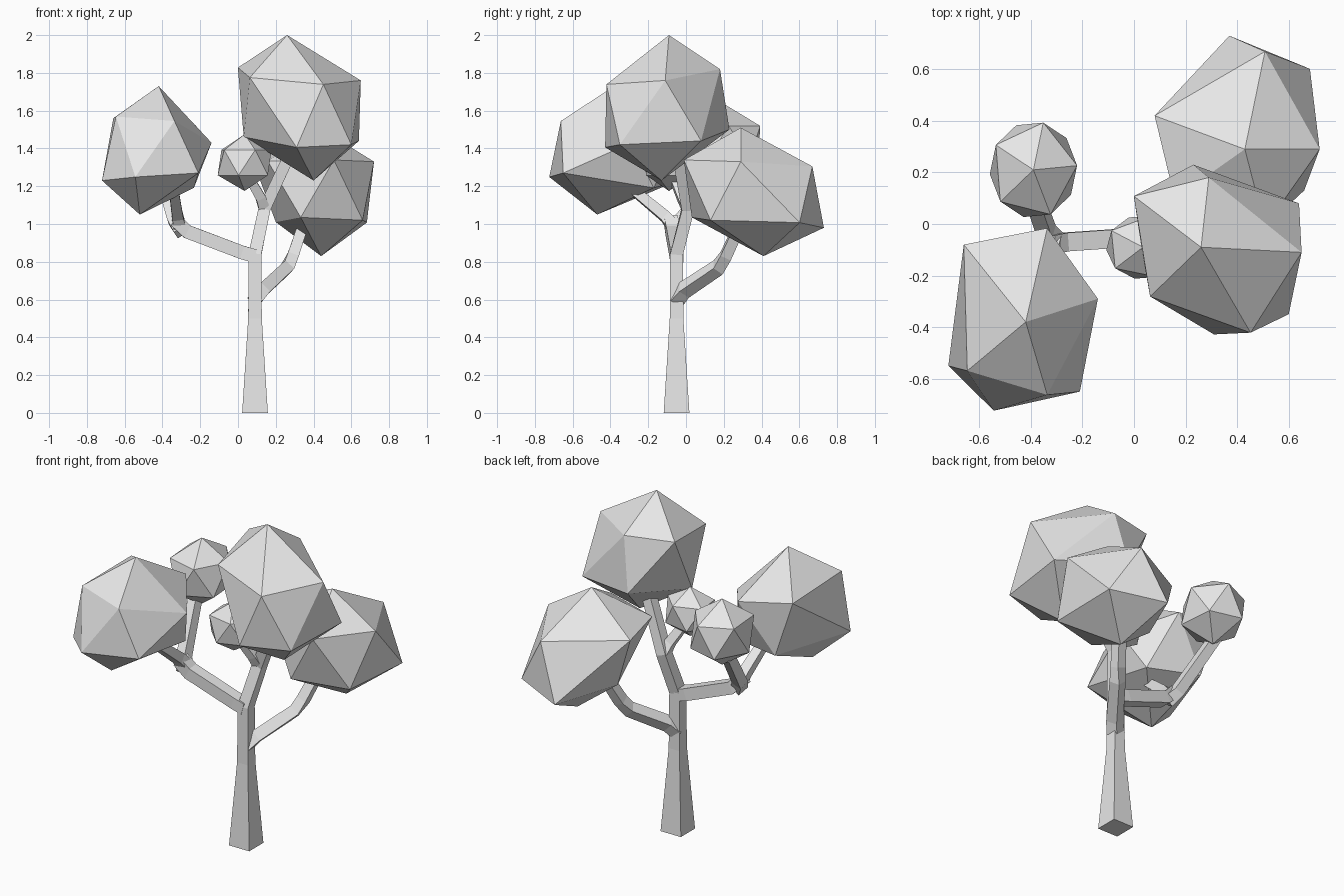
import bpy
import bmesh
from math import radians
from mathutils import Vector, Matrix

if "Cube" in bpy.data.objects:
    bpy.data.objects.remove(bpy.data.objects["Cube"], do_unlink=True)

# One plain grey for the whole tree
grey = bpy.data.materials.new("light_grey")
grey.use_nodes = True
colour = (.8, .8, .8, 1)
grey.diffuse_color = colour
grey.node_tree.nodes["Principled BSDF"].inputs["Base Color"].default_value = colour


def add_object(name, bm):
    bmesh.ops.recalc_face_normals(bm, faces=bm.faces)
    mesh = bpy.data.meshes.new(name)
    bm.to_mesh(mesh)
    bm.free()
    mesh.materials.append(grey)
    obj = bpy.data.objects.new(name, mesh)
    bpy.context.scene.collection.objects.link(obj)


def limb(name, thick, thin, *path):
    """Square tube along a path, its half width going from thick to thin."""
    bm = bmesh.new()
    points = [Vector(point) for point in path]
    last = len(points) - 1
    rings = []
    for i, point in enumerate(points):
        along = (points[min(i + 1, last)] - points[max(i - 1, 0)]).normalized()
        side = Vector((0, 1, 0)).cross(along).normalized()
        back = along.cross(side)
        half_width = thick + (thin - thick) * i / last
        rings.append([bm.verts.new(point + half_width * corner) for corner in
                      (-side - back, side - back, side + back, back - side)])
    for low, high in zip(rings, rings[1:]):
        for k in range(4):
            bm.faces.new((low[k - 1], low[k], high[k], high[k - 1]))
    bm.faces.new(rings[0])
    bm.faces.new(rings[-1])
    add_object(name, bm)


def foliage(name, centre, axes, pulls=()):
    """Twenty-sided clump stretched along three axes, with some corners pulled."""
    bm = bmesh.new()
    shape = Matrix(axes).transposed().to_4x4()
    shape.translation = Vector(centre)
    bmesh.ops.create_icosphere(bm, subdivisions=1, radius=1, matrix=shape)
    for target in map(Vector, pulls):
        nearest = min(bm.verts, key=lambda vert: (vert.co - target).length)
        nearest.co = target
    add_object(name, bm)


def small_foliage(name, centre, size):
    turn = Matrix.Rotation(radians(5), 3, "Z")
    stretch = Matrix.Diagonal(Vector(size))
    foliage(name, centre, (stretch @ turn).transposed())


# Trunk and the tallest bough that continues it
limb("trunk", .068, .036, (.09, -.05, 0), (.09, -.05, .5))
limb("main_bough", .036, .03, (.09, -.05, .5), (.09, -.05, .84),
     (.14, .01, 1.08), (.27, -.04, 1.36))

# Side boughs and twigs
limb("right_bough", .036, .036, (.09, -.05, .83), (.02, -.05, .85),
     (-.27, -.07, .96), (-.33, -.08, 1.02))
limb("right_front_twig", .034, .025, (-.31, -.07, .99), (-.32, -.11, 1.04),
     (-.34, -.28, 1.18))
limb("right_back_twig", .035, .028, (-.3, -.08, .96), (-.34, -.03, 1.02),
     (-.42, .2, 1.29))
limb("left_back_bough", .036, .028, (.09, -.05, .6), (.13, -.01, .65),
     (.26, .17, .77), (.29, .21, .83), (.34, .28, .98))
limb("centre_twig", .03, .023, (.14, .01, 1.08), (.12, -.02, 1.14),
     (.05, -.07, 1.26))

# Large foliage clumps
foliage("right_front_foliage", (-.44, -.37, 1.38),
        ((.31, .03, -.03), (0, .38, -.02), (.04, .05, .35)),
        [(-.42, -.38, 1.73), (-.52, -.47, 1.05), (-.66, -.08, 1.56),
         (-.14, -.29, 1.43), (-.72, -.55, 1.23), (-.21, -.65, 1.27)])
foliage("top_foliage", (.33, -.11, 1.615),
        ((.37, -.02, -.02), (-.06, .37, .05), (-.07, .02, .385)),
        [(.29, .18, 1.82), (.65, -.11, 1.76), (.6, -.35, 1.42),
         (.64, .08, 1.44), (.23, .23, 1.5)])
foliage("left_back_foliage", (.42, .35, 1.17),
        ((.35, .02, 0), (0, .4, -.02), (-.02, -.06, .34)),
        [(.43, .29, 1.51), (.72, .29, 1.33), (.08, .42, 1.33),
         (.66, .13, 1.02), (.2, .37, 1.01), (.37, .73, .98)])

# Small foliage clumps
small_foliage("right_back_foliage", (-.39, .21, 1.43), (.19, .21, .2))
small_foliage("centre_foliage", (.035, -.09, 1.325), (.16, .14, .15))
